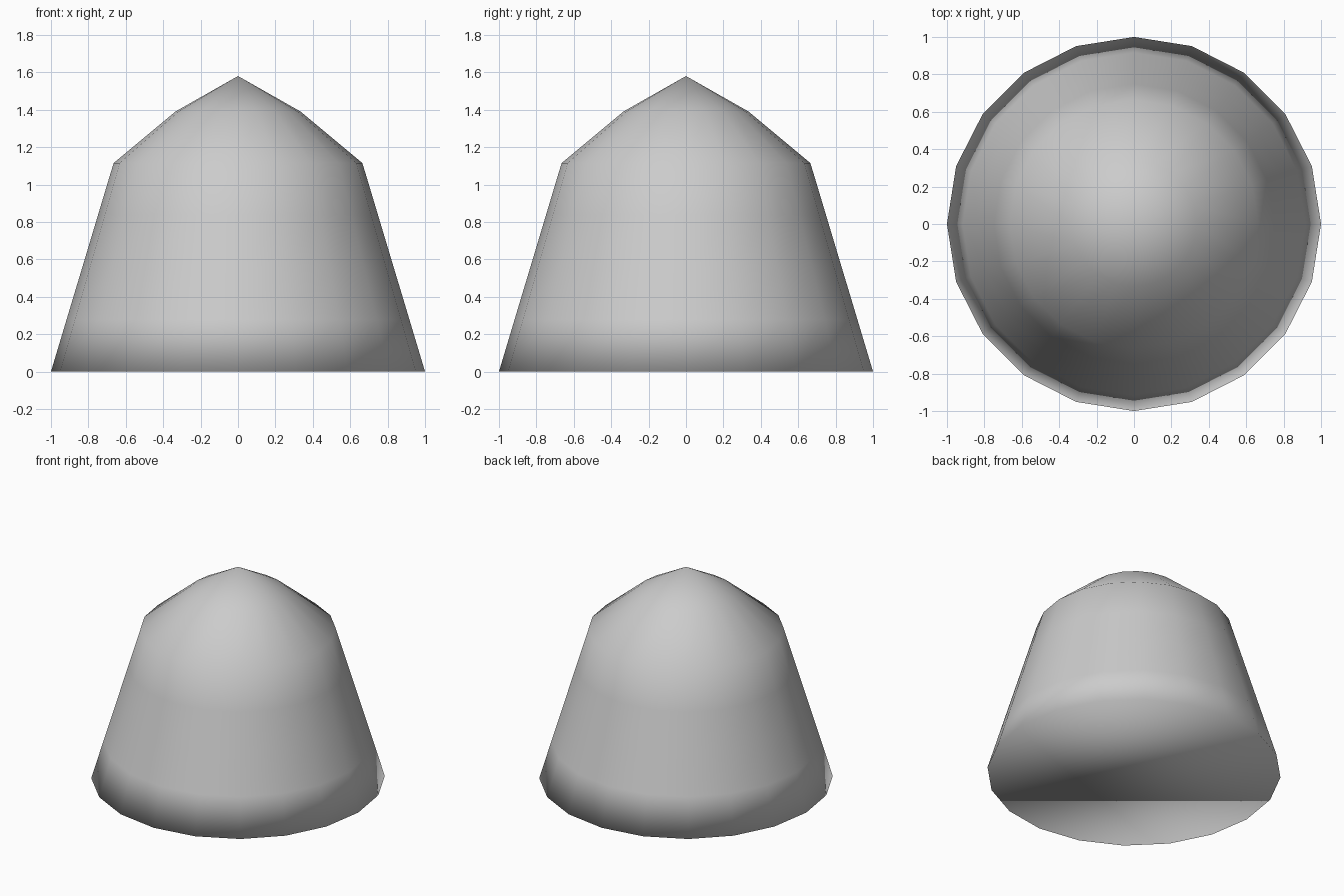
import bpy, bmesh
from math import sin, cos, pi

if "Cube" in bpy.data.objects:
    bpy.data.objects.remove(bpy.data.objects["Cube"])

SIDES = 20
BASE_R, SHOULDER_R, SHOULDER_Z = 1.0, 0.665, 1.115
WALL_ROWS = 4

# Profile: evenly divided tapered wall, then the faceted dome
profile = [(BASE_R + (SHOULDER_R - BASE_R) * i / WALL_ROWS, SHOULDER_Z * i / WALL_ROWS)
           for i in range(WALL_ROWS + 1)]
profile.append((0.335, 1.39))
APEX_Z = 1.58

bm = bmesh.new()
rings = [[bm.verts.new((r * cos(2 * pi * k / SIDES), r * sin(2 * pi * k / SIDES), z))
          for k in range(SIDES)] for r, z in profile]

# Wall and dome bands
for low, high in zip(rings, rings[1:]):
    for k in range(SIDES):
        n = (k + 1) % SIDES
        bm.faces.new((low[k], low[n], high[n], high[k]))

# Pointed cap and flat underside
apex = bm.verts.new((0, 0, APEX_Z))
for k in range(SIDES):
    bm.faces.new((rings[-1][k], rings[-1][(k + 1) % SIDES], apex))
bm.faces.new(rings[0][::-1])

# Smooth shading throughout, including across the base edge
for f in bm.faces:
    f.smooth = True

mesh = bpy.data.meshes.new("domed_body")
bm.to_mesh(mesh)
bm.free()
bpy.context.collection.objects.link(bpy.data.objects.new("domed_body", mesh))
